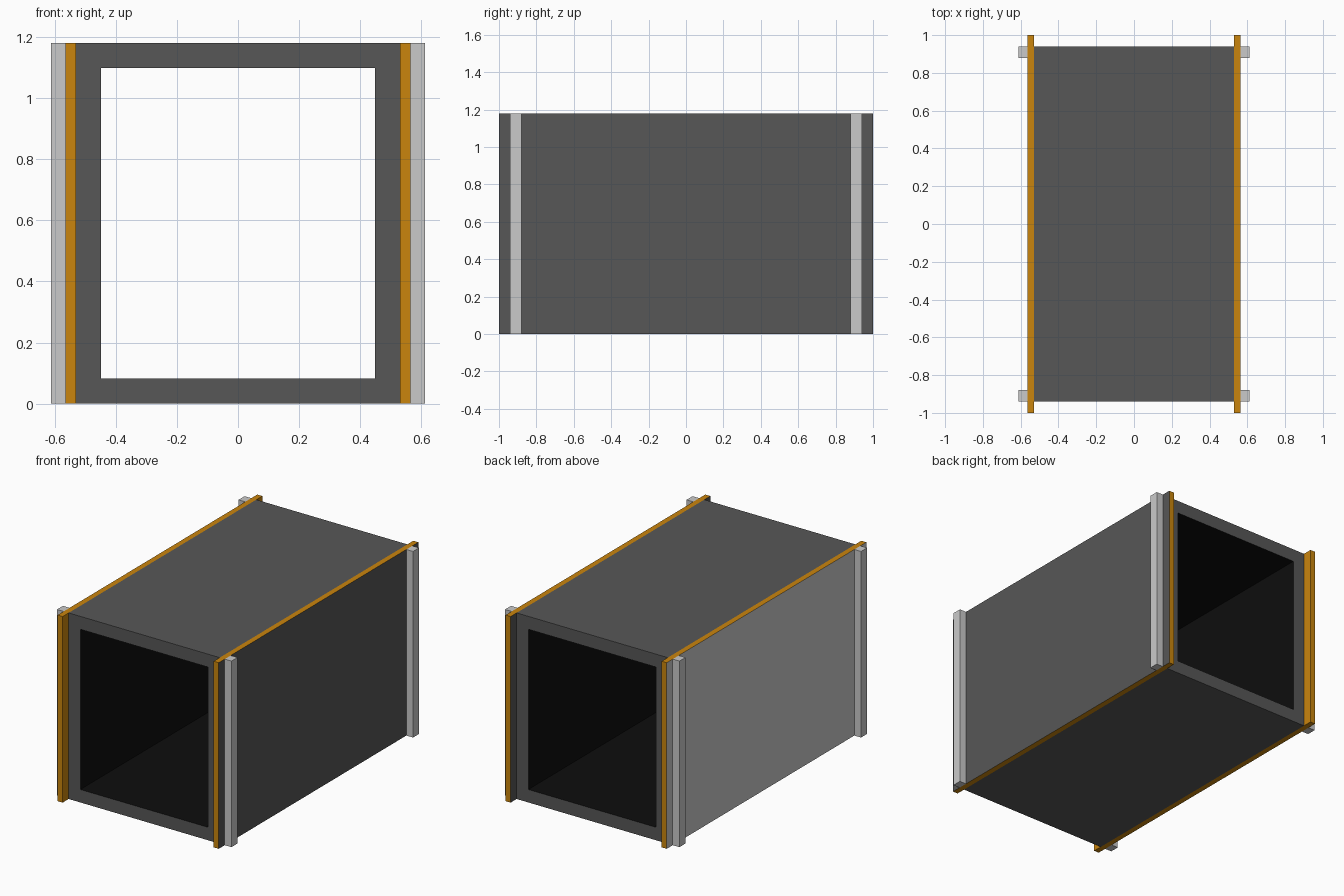
import bpy, bmesh

if "Cube" in bpy.data.objects:
    bpy.data.objects.remove(bpy.data.objects["Cube"])

HEIGHT = 1.18


def material(name, rgb):
    m = bpy.data.materials.new(name)
    m.diffuse_color = (*rgb, 1)
    m.use_nodes = True
    m.node_tree.nodes["Principled BSDF"].inputs["Base Color"].default_value = m.diffuse_color
    return m


dark = material("dark_grey", (0.095, 0.095, 0.095))
light = material("light_grey", (0.59, 0.59, 0.59))
orange = material("orange", (0.59, 0.235, 0.004))
black = material("black", (0.0042, 0.0042, 0.0042))


def finish(name, bm, mats):
    bmesh.ops.recalc_face_normals(bm, faces=bm.faces)
    me = bpy.data.meshes.new(name)
    bm.to_mesh(me)
    bm.free()
    for m in mats:
        me.materials.append(m)
    ob = bpy.data.objects.new(name, me)
    bpy.context.collection.objects.link(ob)
    return ob


def box(name, x, y, z, mats):
    bm = bmesh.new()
    bmesh.ops.create_cube(bm, size=1)
    for v in bm.verts:
        v.co = [a[0] + (a[1] - a[0]) * (c + 0.5) for a, c in zip((x, y, z), v.co)]
    return finish(name, bm, mats)


# Tunnel body: rectangular tube, black on the inner walls
bm = bmesh.new()
loops = []
for y in (-0.94, 0.94):
    for hw, z0, z1 in ((0.53, 0, HEIGHT), (0.448, 0.082, 1.098)):
        loops.append([bm.verts.new((sx * hw, y, z)) for sx, z in
                      ((-1, z0), (1, z0), (1, z1), (-1, z1))])
out_f, in_f, out_b, in_b = loops
for a, b, idx in ((out_f, in_f, 0), (out_b, in_b, 0), (out_f, out_b, 0), (in_f, in_b, 1)):
    for i in range(4):
        j = (i + 1) % 4
        bm.faces.new((a[i], a[j], b[j], b[i])).material_index = idx
finish("tunnel_body", bm, [dark, black])

# Side panels: orange edges, grey broad faces
right = box("right_panel", (0.53, 0.565), (-1, 1), (0, HEIGHT), [orange, dark])
left = box("left_panel", (-0.565, -0.53), (-1, 1), (0, HEIGHT), [orange, light])
for p in right.data.polygons:
    p.material_index = int(abs(p.normal.x) > 0.5)
for p in left.data.polygons:
    p.material_index = int(p.normal.x < -0.5)

# Corner posts on the outside of the panels
for sx, xn in ((-1, "left"), (1, "right")):
    for sy, yn in ((-1, "front"), (1, "back")):
        box(f"{yn}_{xn}_post", sorted((sx * 0.565, sx * 0.612)),
            sorted((sy * 0.88, sy * 0.94)), (0, HEIGHT), [light])
